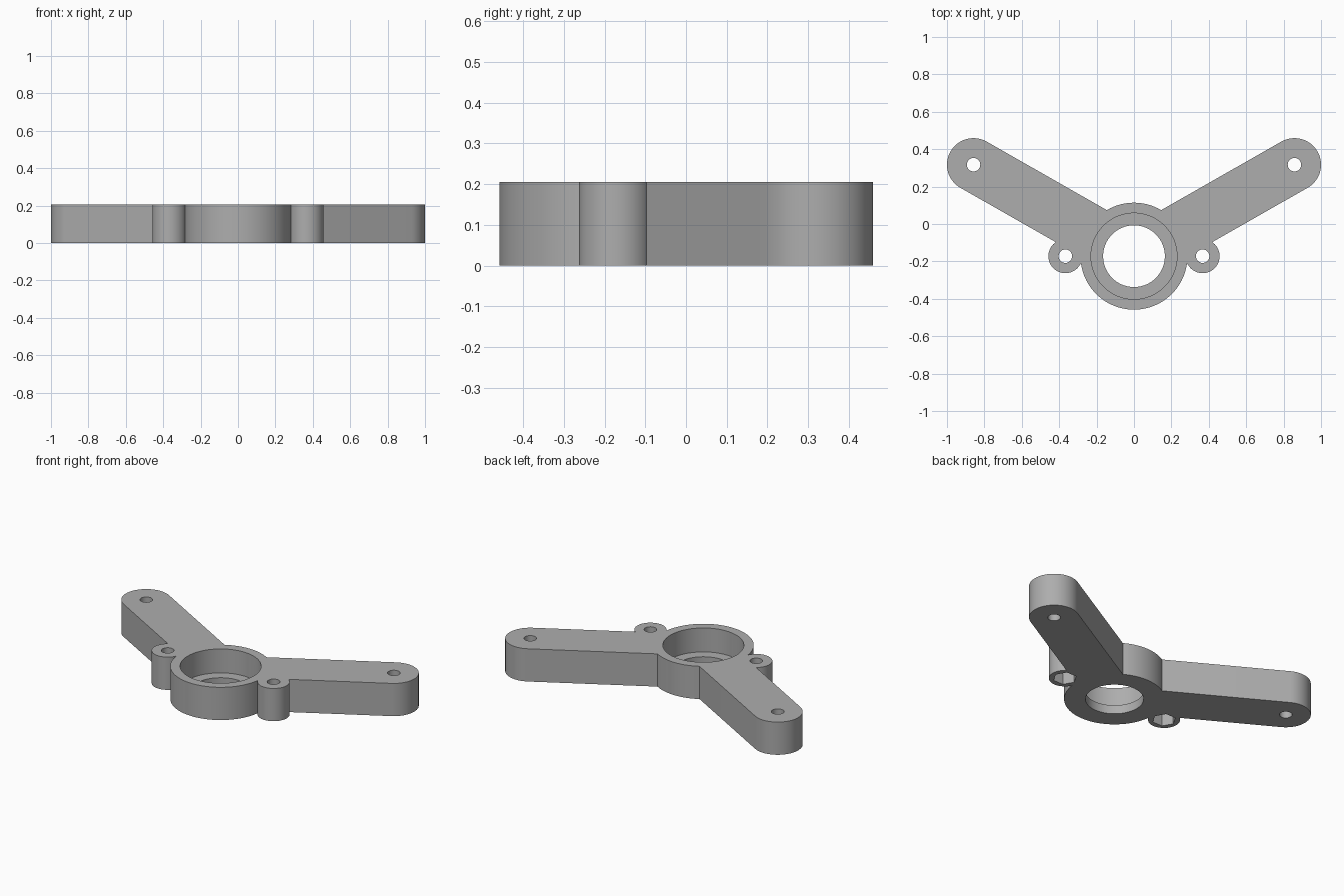
import bpy, bmesh, math
from mathutils import Vector

if "Cube" in bpy.data.objects:
    bpy.data.objects.remove(bpy.data.objects["Cube"])

H = 0.205                       # plate thickness
HUB = Vector((0, -0.172))
TIP = Vector((0.858, 0.317))
EAR = Vector((0.367, -0.172))
R_HUB, R_TIP, R_EAR = 0.286, 0.142, 0.091

grey = bpy.data.materials.new("grey")
grey.diffuse_color = (0.42, 0.42, 0.42, 1)
grey.use_nodes = True
grey.node_tree.nodes["Principled BSDF"].inputs["Base Color"].default_value = grey.diffuse_color


def prism(name, outline, z0, z1):
    """Extrude a 2D outline between two heights."""
    bm = bmesh.new()
    face = bm.faces.new([bm.verts.new((x, y, z0)) for x, y in outline])
    ext = bmesh.ops.extrude_face_region(bm, geom=[face])
    top = [v for v in ext["geom"] if isinstance(v, bmesh.types.BMVert)]
    bmesh.ops.translate(bm, vec=(0, 0, z1 - z0), verts=top)
    bmesh.ops.recalc_face_normals(bm, faces=bm.faces)
    mesh = bpy.data.meshes.new(name)
    bm.to_mesh(mesh)
    bm.free()
    mesh.materials.append(grey)
    obj = bpy.data.objects.new(name, mesh)
    bpy.context.collection.objects.link(obj)
    return obj


def arc(c, r, a0, a1, n):
    return [(c[0] + r * math.cos(a0 + (a1 - a0) * i / n),
             c[1] + r * math.sin(a0 + (a1 - a0) * i / n)) for i in range(n + 1)]


def disc(name, c, r, z0, z1, n=64):
    return prism(name, arc(c, r, 0, 2 * math.pi, n)[:-1], z0, z1)


def combine(target, tool, operation):
    mod = target.modifiers.new("cut", 'BOOLEAN')
    mod.object, mod.operation, mod.solver = tool, operation, 'EXACT'
    bpy.context.view_layer.objects.active = target
    bpy.ops.object.modifier_apply(modifier=mod.name)
    bpy.data.objects.remove(tool)


# round hub
bracket = disc("bracket", HUB, R_HUB, 0, H, 96)

# two round-ended arms and two screw ears
for s in (1, -1):
    tip, ear = Vector((s * TIP.x, TIP.y)), Vector((s * EAR.x, EAR.y))
    d = tip - HUB
    a = math.atan2(d.y, d.x)
    n = Vector((-d.y, d.x)).normalized() * R_TIP
    outline = arc(tip, R_TIP, a - math.pi / 2, a + math.pi / 2, 32)
    outline += [tuple(HUB + n), tuple(HUB - n)]
    combine(bracket, prism("arm", outline, 0, H), 'UNION')
    combine(bracket, disc("ear", ear, R_EAR, 0, H, 48), 'UNION')

# bearing seat and through bore
combine(bracket, disc("bore", HUB, 0.165, -0.1, H + 0.1, 96), 'DIFFERENCE')
combine(bracket, disc("bearing_seat", HUB, 0.23, 0.055, H + 0.1, 96), 'DIFFERENCE')

# screw holes, with hexagonal nut pockets under the ears
for s in (1, -1):
    for c in (TIP, EAR):
        hole = disc("screw_hole", (s * c.x, c.y), 0.036, -0.1, H + 0.1, 32)
        combine(bracket, hole, 'DIFFERENCE')
    pocket = disc("nut_pocket", (s * EAR.x, EAR.y), 0.068, -0.1, 0.09, 6)
    combine(bracket, pocket, 'DIFFERENCE')

# smooth curved walls, crisp edges
bpy.ops.object.select_all(action='DESELECT')
bracket.select_set(True)
bpy.context.view_layer.objects.active = bracket
bpy.ops.object.shade_smooth_by_angle(angle=math.radians(30))
